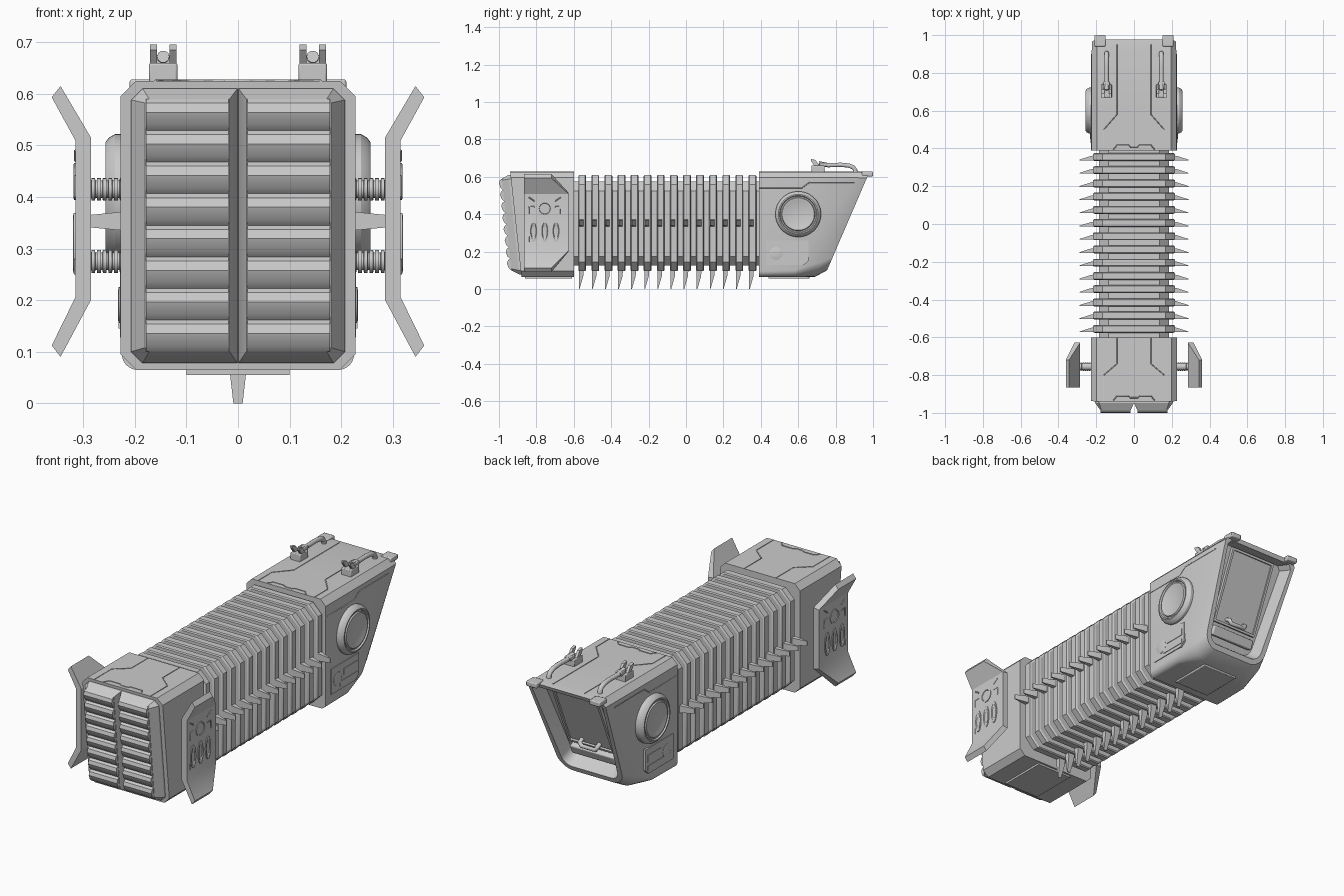
import bpy, bmesh
from math import cos, sin, pi, radians, atan2
from mathutils import Matrix, Vector

if "Cube" in bpy.data.objects:
    bpy.data.objects.remove(bpy.data.objects["Cube"])


def build(name, verts, faces, mirror=False, M=None, bevel=0):
    me = bpy.data.meshes.new(name)
    bm = bmesh.new()
    vs = [bm.verts.new(M @ Vector(v) if M else v) for v in verts]
    for f in faces:
        bm.faces.new([vs[i] for i in f])
    bmesh.ops.recalc_face_normals(bm, faces=bm.faces)
    bm.to_mesh(me)
    bm.free()
    ob = bpy.data.objects.new(name, me)
    bpy.context.collection.objects.link(ob)
    if bevel:
        b = ob.modifiers.new("bevel", 'BEVEL')
        b.width = bevel
        b.segments = 2
    if mirror:
        ob.modifiers.new("mirror", 'MIRROR')
    return ob


def loft(name, rings, **kw):
    n = len(rings[0])
    verts = [p for r in rings for p in r]
    faces = [(k*n+i, k*n+(i+1) % n, (k+1)*n+(i+1) % n, (k+1)*n+i)
             for k in range(len(rings)-1) for i in range(n)]
    faces += [tuple(range(n)), tuple(range(len(verts)-n, len(verts)))]
    return build(name, verts, faces, **kw)


def ring(yt, zt, yb, zb, wt, wb, ct, cb, n=1):
    """Chamfered or rounded cross-section lying in a tilted plane."""
    half = [(cb-cb*sin(pi/2*i/n), cb-cb*cos(pi/2*i/n)) for i in range(n, -1, -1)][::-1]
    pts = [(dx, zb+dz) for dx, dz in half] + [(0, zt-ct), (ct, zt)]
    out = []
    for dx, z in pts:
        t = (z-zb)/(zt-zb)
        out.append((wb+(wt-wb)*t-dx, yb+(yt-yb)*t, z))
    return out + [(-x, y, z) for x, y, z in reversed(out)]


def box(name, c, s, **kw):
    r = [[(c[0]+a*s[0]/2, c[1]+b*s[1]/2, c[2]+e*s[2]/2)
          for a, b in ((-1, -1), (1, -1), (1, 1), (-1, 1))] for e in (-1, 1)]
    return loft(name, r, **kw)


def prism_x(name, yz, x0, x1, **kw):
    return loft(name, [[(x, y, z) for y, z in yz] for x in (x0, x1)], **kw)


def lathe_x(name, y, z, prof, sz=1, n=32, **kw):
    """Turned part around the x axis; prof holds (x, radius)."""
    return loft(name, [[(x, y+r*cos(2*pi*i/n), z+sz*r*sin(2*pi*i/n)) for i in range(n)]
                       for x, r in prof], **kw)


def tube(name, pts, r, mirror=True, smooth=False):
    cu = bpy.data.curves.new(name, 'CURVE')
    cu.dimensions = '3D'
    cu.bevel_depth = r
    cu.bevel_resolution = 3 if smooth else 0
    cu.use_fill_caps = True
    for sx in ((1, -1) if mirror else (1,)):
        sp = cu.splines.new('POLY')
        sp.points.add(len(pts)-1)
        for p, q in zip(sp.points, pts):
            p.co = (q[0]*sx, q[1], q[2], 1)
    ob = bpy.data.objects.new(name, cu)
    bpy.context.collection.objects.link(ob)


# --- front head block
loft("front_body", [ring(-.94, .625, -.88, .065, .228, .228, .03, .03),
                    ring(-.6, .625, -.6, .065, .228, .228, .03, .03)])
box("front_floor_plate", (0, -.735, .062), (.2, .25, .014))

# --- grille: two tapered halves with louvre slats
def face_y(z):
    return -1.0+(.59-z)*.1

def body_y(z):
    return -.94+(.625-z)*.107

base = [(.001, .078), (.185, .078), (.207, .1), (.207, .588), (.185, .61), (.001, .61)]
front = [(.016, .1), (.172, .1), (.18, .108), (.18, .582), (.172, .59), (.016, .59)]
loft("grille_half", [[(x, body_y(z)+.02, z) for x, z in base],
                     [(x, body_y(z)-.01, z) for x, z in base],
                     [(x, face_y(z)+.016, z) for x, z in front]], mirror=True)
for k in range(8):
    z0, z1 = .1+k*.06125, .1+(k+1)*.06125
    a, b = face_y(z0), face_y(z1)
    prism_x("grille_slat", [(a+.016, z0), (a+.003, z0+.012), (b, z1-.026), (b+.005, z1-.008),
                            (b+.016, z1), (b+.03, z1), (a+.03, z0)], .018, .178, mirror=True)

# --- ribbed middle section
loft("core", [ring(y, .575, y, .125, .185, .185, .05, .05) for y in (-.62, .41)])
for k in range(14):
    y = -.555+k*.07
    loft("rib", [ring(y-.021, .605, y-.021, .1, .21, .21, .05, .05),
                 ring(y-.016, .61, y-.016, .095, .217, .217, .05, .05),
                 ring(y+.016, .61, y+.016, .095, .217, .217, .05, .05),
                 ring(y+.021, .605, y+.021, .1, .21, .21, .05, .05)])
    # spikes on both sides and below
    loft("side_spike", [[(x, y-.018+a*w, .353+b*h) for a, b in ((0, -1), (1, -1), (1, 1), (0, 1))]
                        for x, w, h in ((.2, .026, .02), (.225, .024, .018), (.288, .004, .012))],
         mirror=True)
    loft("bottom_spike", [[(a*h, y-.018+b*w, z) for a, b in ((-1, 0), (1, 0), (1, 1), (-1, 1))]
                          for z, w, h in ((.11, .026, .02), (.07, .024, .017), (0, .004, .009))])

# --- flared side plates on ribbed rods
loft("side_plate", [[(xi, -.865, zi), (xi, y1, zi), (xo, y1, zo), (xo, -.865, zo)]
                    for xi, zi, xo, zo, y1 in ((.344, .09, .361, .112, -.72), (.285, .2, .315, .206, -.628),
                                               (.285, .515, .315, .509, -.628), (.344, .615, .361, .593, -.72))],
     mirror=True)
for z in (.275, .415):
    prof = []
    for i in range(8):
        x = .2+i*.011
        prof += [(x, .022), (x+.007, .022), (x+.0075, .017), (x+.0105, .017)]
    lathe_x("plate_rod", -.755, z, prof, n=16, mirror=True)
for y in (-.815, -.755, -.695):
    lathe_x("plate_vent", y, .31, [(.31, .021), (.319, .021), (.32, .016), (.316, .013), (.316, .001)],
            sz=2.8, n=20, mirror=True)
lathe_x("plate_boss", -.755, .43, [(.31, .036), (.318, .036), (.319, .03), (.316, .028), (.316, .001)],
        n=24, mirror=True)
for pts in ([(-.84, .4), (-.84, .44), (-.81, .44)], [(-.67, .4), (-.67, .44), (-.70, .44)],
            [(-.84, .49), (-.81, .47)], [(-.67, .49), (-.70, .47)], [(-.84, .25), (-.84, .28)]):
    tube("plate_seam", [(.315, y, z) for y, z in pts], .003)

# --- rear body with tilted recess
def back_y(z):
    return .75+(z-.09)*.431

def tilted(zt, zb, wt, wb, ct, cb, dy=0, dz=0):
    return [(x, y+dy, z+dz) for x, y, z in ring(back_y(zt), zt, back_y(zb), zb, wt, wb, ct, cb, 6)]

loft("rear_body", [ring(.39, .625, .39, .065, .225, .225, .03, .03, 6),
                   ring(.62, .625, .58, .065, .225, .225, .03, .035, 6),
                   ring(.93, .625, .69, .065, .225, .205, .03, .08, 6),
                   tilted(.618, .1, .223, .18, .025, .07),
                   tilted(.598, .125, .203, .155, .02, .045),
                   tilted(.585, .14, .185, .14, .02, .04, -.06, .027)])
box("rear_floor_plate", (0, .55, .062), (.2, .22, .014), bevel=.003)

# recess fittings in a frame aligned with the tilted back
M = Matrix.Translation((0, back_y(.38)-.06, .407)) @ Matrix.Rotation(-atan2(.431, 1), 4, 'X')
box("screen_panel", (0, 0, .03), (.25, .016, .36), M=M, bevel=.005)
for s in (-1, 1):
    box("screen_frame_upright", (s*.125, .006, .03), (.012, .02, .37), M=M)
    box("screen_frame_rail", (0, .006, .03+s*.185), (.262, .02, .012), M=M)
box("recess_ledge", (0, .012, -.205), (.25, .03, .05), M=M, bevel=.006)
tube("recess_handle", [M @ Vector(p) for p in ((-.05, 0, -.13), (-.05, .03, -.13), (-.04, .036, -.145),
                                               (.04, .036, -.145), (.05, .03, -.13), (.05, 0, -.13))],
     .011, False, True)

# --- round side drums and small access panels
lathe_x("side_drum", .6, .4, [(.21, .122), (.238, .122), (.25, .115), (.257, .106), (.257, .1), (.25, .096),
                              (.25, .09), (.256, .086), (.256, .078), (.254, .074), (.254, .001)],
        n=48, mirror=True)
prism_x("access_panel", [(.43, .128), (.63, .128), (.655, .15), (.655, .258), (.43, .258)], .21, .229, mirror=True)
prism_x("access_inset", [(.5, .145), (.64, .145), (.64, .17), (.5, .17)], .22, .232, mirror=True)
prism_x("access_slot", [(.53, .19), (.64, .19), (.64, .225), (.53, .225)], .22, .232, mirror=True)
lathe_x("access_dial", .482, .19, [(.22, .034), (.231, .034), (.233, .028), (.233, .001)], n=24, mirror=True)

# --- top latches, cables and rear lugs
for s in (-1, 1):
    prism_x("latch_prong", [(.7, .64), (.72, .65), (.692, .69), (.668, .695), (.668, .685)],
            .145+s*.019-.007, .145+s*.019+.007, mirror=True)
box("latch_base", (.145, .705, .64), (.055, .07, .04), mirror=True, bevel=.004)
box("latch_hinge", (.145, .735, .665), (.034, .04, .02), mirror=True, bevel=.003)
tube("latch_handle", [(.145, y, z) for y, z in ((.71, .672), (.76, .662), (.83, .664), (.87, .66),
                                                (.895, .65), (.905, .635), (.905, .615))], .012, True, True)
box("rear_lug", (.18, .97, .615), (.06, .06, .026), mirror=True, bevel=.005)

# --- panel seams
for y0, y1, y2, y3 in ((-.6, -.74, -.8, -.94), (.95, .58, .5, .39)):
    tube("top_seam", [(.09, y0, .625), (.09, y1, .625), (.16, y2, .625), (.16, y3, .625)], .0025)
for y, d in ((-.935, .025), (.393, .025)):
    tube("top_notch_seam", [(.11, y, .625), (.09, y+d, .625), (.03, y+d, .625), (.02, y+d-.01, .625),
                            (0, y+d-.01, .625)], .003)
tube("side_seam", [(.225, y, z) for y, z in ((.39, .54), (.62, .54), (.66, .57), (.9, .57))], .0025)

# smooth the turned and rounded parts, keep edges sharp
bpy.ops.object.select_all(action='DESELECT')
for ob in bpy.context.scene.objects:
    if ob.type == 'MESH':
        ob.select_set(True)
        bpy.context.view_layer.objects.active = ob
bpy.ops.object.shade_smooth_by_angle(angle=radians(28))
